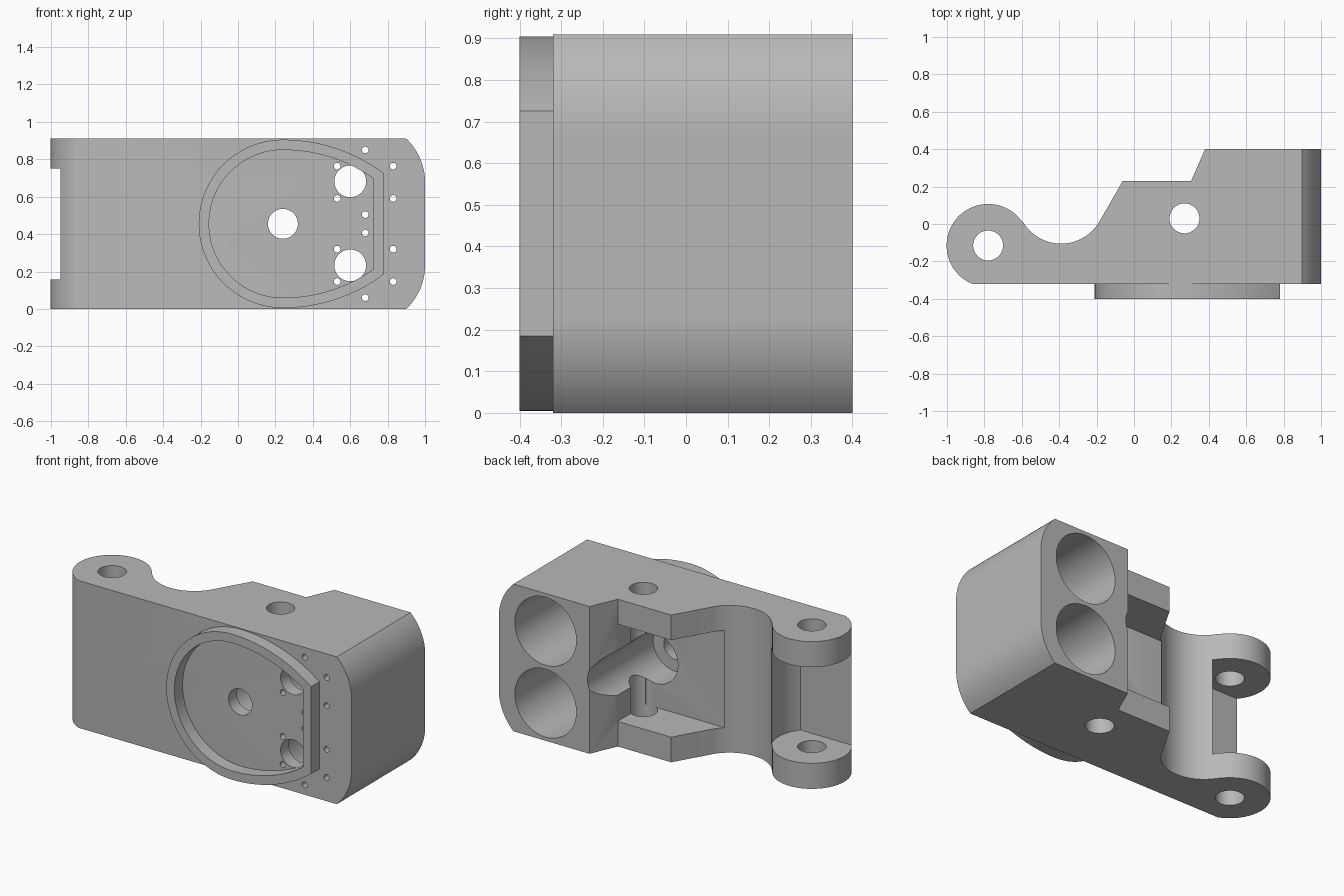
import bpy
import bmesh
from math import sin, cos, radians, asin, atan2, degrees

if "Cube" in bpy.data.objects:
    bpy.data.objects.remove(bpy.data.objects["Cube"])

grey = bpy.data.materials.new("machined_grey")
grey.use_nodes = True
grey.diffuse_color = (0.48, 0.48, 0.48, 1)
grey.node_tree.nodes["Principled BSDF"].inputs["Base Color"].default_value = grey.diffuse_color


def arc(cx, cy, r, start, end, n=32):
    angles = [radians(start + (end - start) * i / n) for i in range(n + 1)]
    return [(cx + r * cos(a), cy + r * sin(a)) for a in angles]


def extrude(name, points, axis, low, high):
    """Extrude a closed outline along y (x, z points) or z (x, y points)."""
    bm = bmesh.new()
    place = (lambda a, b, t: (a, t, b)) if axis == "y" else (lambda a, b, t: (a, b, t))
    rings = [[bm.verts.new(place(a, b, t)) for a, b in points] for t in (low, high)]
    for ring in rings:
        bm.faces.new(ring)
    n = len(points)
    for i in range(n):
        j = (i + 1) % n
        bm.faces.new((rings[0][i], rings[0][j], rings[1][j], rings[1][i]))
    bmesh.ops.recalc_face_normals(bm, faces=bm.faces)
    mesh = bpy.data.meshes.new(name)
    bm.to_mesh(mesh)
    bm.free()
    mesh.materials.append(grey)
    obj = bpy.data.objects.new(name, mesh)
    bpy.context.collection.objects.link(obj)
    return obj


def combine(target, cutter, operation="DIFFERENCE"):
    mod = target.modifiers.new("cut", "BOOLEAN")
    mod.object = cutter
    mod.operation = operation
    mod.solver = "EXACT"
    bpy.context.view_layer.objects.active = target
    bpy.ops.object.modifier_apply(modifier=mod.name)
    bpy.data.objects.remove(cutter)


def bore(target, a, b, r, axis, low, high, n=48):
    points = arc(a, b, r, 0, 360, n)[:-1]
    combine(target, extrude("bore", points, axis, low, high))


def rectangle(a0, b0, a1, b1):
    return [(a0, b0), (a1, b0), (a1, b1), (a0, b1)]


HEIGHT, FRONT, BACK = 0.91, -0.32, 0.4
MID = HEIGHT / 2
LUG_X, LUG_Y, LUG_R = -0.78, -0.115, 0.222
BORE_X, BORE_ZS = 0.68, (0.233, HEIGHT - 0.233)

# Housing: plan outline with round hinge lug and concave valley
meet = degrees(atan2(0.247, 0.39))
lug_end = 360 + degrees(asin((FRONT - LUG_Y) / LUG_R))
lug_end = 540 - lug_end
plan = [(1, FRONT), (1, BACK), (0.38, BACK), (0.305, 0.23), (-0.06, 0.23)]
plan += arc(-0.39, 0.132, 0.237, -32, meet - 180)
plan += arc(LUG_X, LUG_Y, LUG_R, meet, lug_end, 48)[1:]
housing = extrude("housing", plan, "z", 0, HEIGHT)

# Rounded end corners, concentric with the large bores
edge = degrees(asin(BORE_ZS[0] / 0.32))
side = [(-2, 0)] + arc(BORE_X, BORE_ZS[0], 0.32, -edge, 0, 16)
side += arc(BORE_X, BORE_ZS[1], 0.32, 0, edge, 16) + [(-2, HEIGHT)]
combine(housing, extrude("end_shape", side, "y", -1, 1), "INTERSECT")

# Hinge slot between the lugs
clip = degrees(asin(0.143 / 0.228))
slot = arc(LUG_X, LUG_Y, 0.228, -clip, 180 + clip, 56)
combine(housing, extrude("hinge_slot", slot, "z", 0.158, HEIGHT - 0.158))

# Rear pocket and the round recess in it
combine(housing, extrude("pocket", rectangle(-0.4, -0.045, 0.306, 0.6), "z",
                         0.155, HEIGHT - 0.155))
bore(housing, 0.24, MID, 0.153, "y", -0.24, 1)
bore(housing, 0.24, MID, 0.08, "y", -1, 0)

# Hinge and cross pin holes
bore(housing, LUG_X, LUG_Y, 0.08, "z", -1, 2)
bore(housing, 0.27, 0.03, 0.08, "z", -1, 2)

# Large rear bores with offset shaft holes and a ring of bolt holes each
for z, shaft_z in zip(BORE_ZS, (0.233, HEIGHT - 0.228)):
    bore(housing, BORE_X, z, 0.21, "y", -0.24, 1, 64)
    bore(housing, 0.6, shaft_z, 0.085, "y", -1, 0)
    for k in range(6):
        a = radians(30 + 60 * k)
        bore(housing, BORE_X + 0.173 * cos(a), z + 0.173 * sin(a), 0.018, "y", -1, 0, 16)


# Raised teardrop rim on the front
def teardrop(inset):
    r, big, right = 0.45 - inset, 0.9 - inset, 0.78 - inset
    stop = degrees(asin((right - 0.24) / big))
    points = arc(0.24, MID, r, 90, 270, 56)
    points += arc(0.24, MID + 0.45, big, 270, 270 + stop, 24)[1:]
    points += arc(0.24, MID - 0.45, big, 90 - stop, 90, 24)[:-1]
    return points


rim = extrude("front_rim", teardrop(0), "y", -0.4, FRONT)
combine(rim, extrude("rim_opening", teardrop(0.055), "y", -1, 0))

# Smooth round walls, sharp machined edges
for obj in (housing, rim):
    bpy.ops.object.select_all(action="DESELECT")
    obj.select_set(True)
    bpy.context.view_layer.objects.active = obj
    bpy.ops.object.shade_smooth_by_angle(angle=radians(25))
